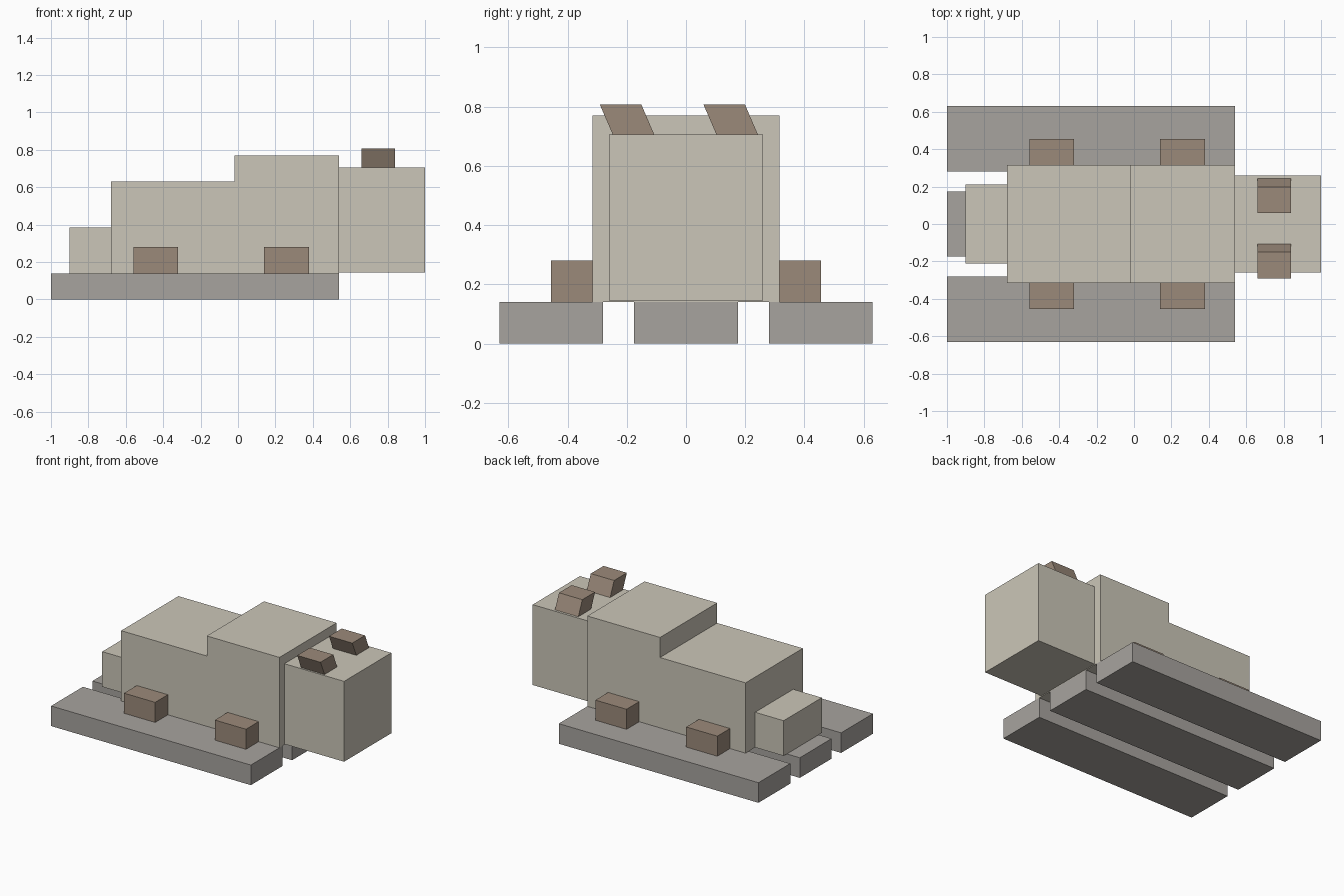
import bpy
import bmesh
from mathutils import Vector

if "Cube" in bpy.data.objects:
    bpy.data.objects.remove(bpy.data.objects["Cube"], do_unlink=True)


def material(name, r, g, b):
    mat = bpy.data.materials.new(name)
    mat.use_nodes = True
    mat.diffuse_color = (r, g, b, 1)
    mat.node_tree.nodes["Principled BSDF"].inputs["Base Color"].default_value = (r, g, b, 1)
    return mat


cream = material("warm cream", 0.60, 0.565, 0.48)
grey = material("stone grey", 0.39, 0.37, 0.345)
brown = material("dusty brown", 0.33, 0.255, 0.195)


def box(name, x, y, z, mat, lean=0):
    """Box from (min, max) ranges; lean shifts the top edge along y."""
    bm = bmesh.new()
    bmesh.ops.create_cube(bm, size=1)
    for v in bm.verts:
        top = v.co.z > 0
        v.co = Vector((x[v.co.x > 0], y[v.co.y > 0] + lean * top, z[top]))
    mesh = bpy.data.meshes.new(name)
    bm.to_mesh(mesh)
    bm.free()
    mesh.materials.append(mat)
    obj = bpy.data.objects.new(name, mesh)
    bpy.context.collection.objects.link(obj)
    return obj


DECK = 0.14

# Body, head and tail
box("hind_body", (-0.68, -0.02), (-0.315, 0.315), (DECK, 0.63), cream)
box("front_body", (-0.02, 0.54), (-0.315, 0.315), (DECK, 0.77), cream)
box("head", (0.54, 1), (-0.26, 0.26), (0.145, 0.705), cream)
box("tail", (-0.9, -0.68), (-0.21, 0.21), (DECK, 0.385), cream)

# Three base planks
for name, y in (("right", -0.455), ("middle", 0), ("left", 0.455)):
    box(name + "_plank", (-1, 0.54), (y - 0.175, y + 0.175), (0, DECK), grey)

# Feet on both sides
for side, y in (("right", (-0.455, -0.315)), ("left", (0.315, 0.455))):
    for end, x in (("hind", -0.56), ("front", 0.14)):
        box(f"{end}_{side}_foot", (x, x + 0.24), y, (DECK, 0.28), brown)

# Ears, both leaning the same way
for side, y in (("right", -0.247), ("left", 0.103)):
    box(side + "_ear", (0.66, 0.84), (y, y + 0.14), (0.705, 0.807), brown, lean=-0.044)
